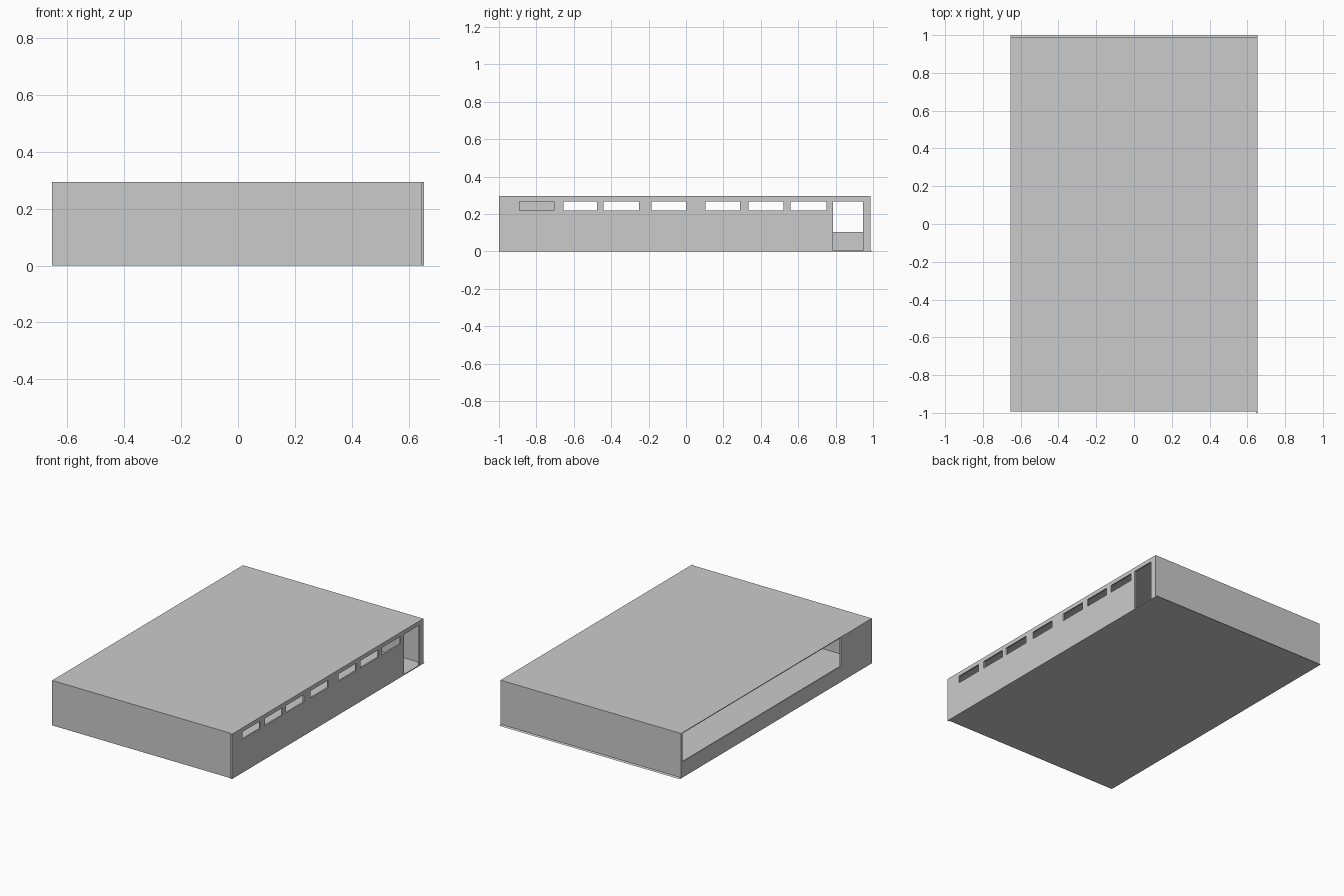
import bpy

if "Cube" in bpy.data.objects:
    bpy.data.objects.remove(bpy.data.objects["Cube"])

H = 0.295            # overall height
T = 0.008            # thin wall panels
X = 0.655


def box(name, x, y, z):
    """Axis-aligned box from (min, max) pairs."""
    bpy.ops.mesh.primitive_cube_add(size=1, location=[sum(p) / 2 for p in (x, y, z)])
    ob = bpy.context.object
    ob.name = name
    ob.scale = [p[1] - p[0] for p in (x, y, z)]
    bpy.ops.object.transform_apply(location=True, rotation=False, scale=True)
    return ob


def panel_with_holes(name, x, ys, zs, holes):
    """Wall in the YZ plane with rectangular (y0, y1, z0, z1) openings."""
    wall = box(name, x, ys, zs)
    for i, (y0, y1, z0, z1) in enumerate(holes):
        cutter = box(f"{name}_cutter_{i}", (x[0] - 0.05, x[1] + 0.05), (y0, y1), (z0, z1))
        mod = wall.modifiers.new("opening", 'BOOLEAN')
        mod.operation = 'DIFFERENCE'
        mod.solver = 'EXACT'
        mod.object = cutter
        bpy.context.view_layer.objects.active = wall
        bpy.ops.object.modifier_apply(modifier=mod.name)
        bpy.data.objects.remove(cutter)
    return wall


# Floor, with a thin lip past the back wall
floor = box("floor", (-X, X), (-0.992, 1.0), (0, 0.005))
for v in floor.data.vertices:
    if v.co.y > 0 and v.co.z > 0.002:
        v.co.y = 0.989
        
# Roof
box("roof", (-X, X), (-0.992, 0.987), (H - 0.005, H))

# Front and back walls
box("front_wall", (-X, X - 0.01), (-0.992, -0.992 + T), (0.005, H - 0.005))
box("back_wall", (-X, X - 0.01), (0.987 - T, 0.987), (0.005, H - 0.005))

# Right wall: high windows and a doorway
windows = [(-0.89, -0.705), (-0.655, -0.475), (-0.44, -0.25), (-0.185, 0.0),
           (0.105, 0.29), (0.335, 0.52), (0.56, 0.75)]
holes = [(a, b, 0.22, 0.268) for a, b in windows] + [(0.787, 0.945, 0.006, 0.268)]
panel_with_holes("right_wall", (X - 0.01, X), (-1.0, 0.987), (0, H), holes)

# Left wall: long opening above a low parapet
panel_with_holes("left_wall", (-X, -X + T), (-0.992, 0.987), (0.005, H - 0.005),
                 [(-0.67, 0.972, 0.103, H + 0.1)])
